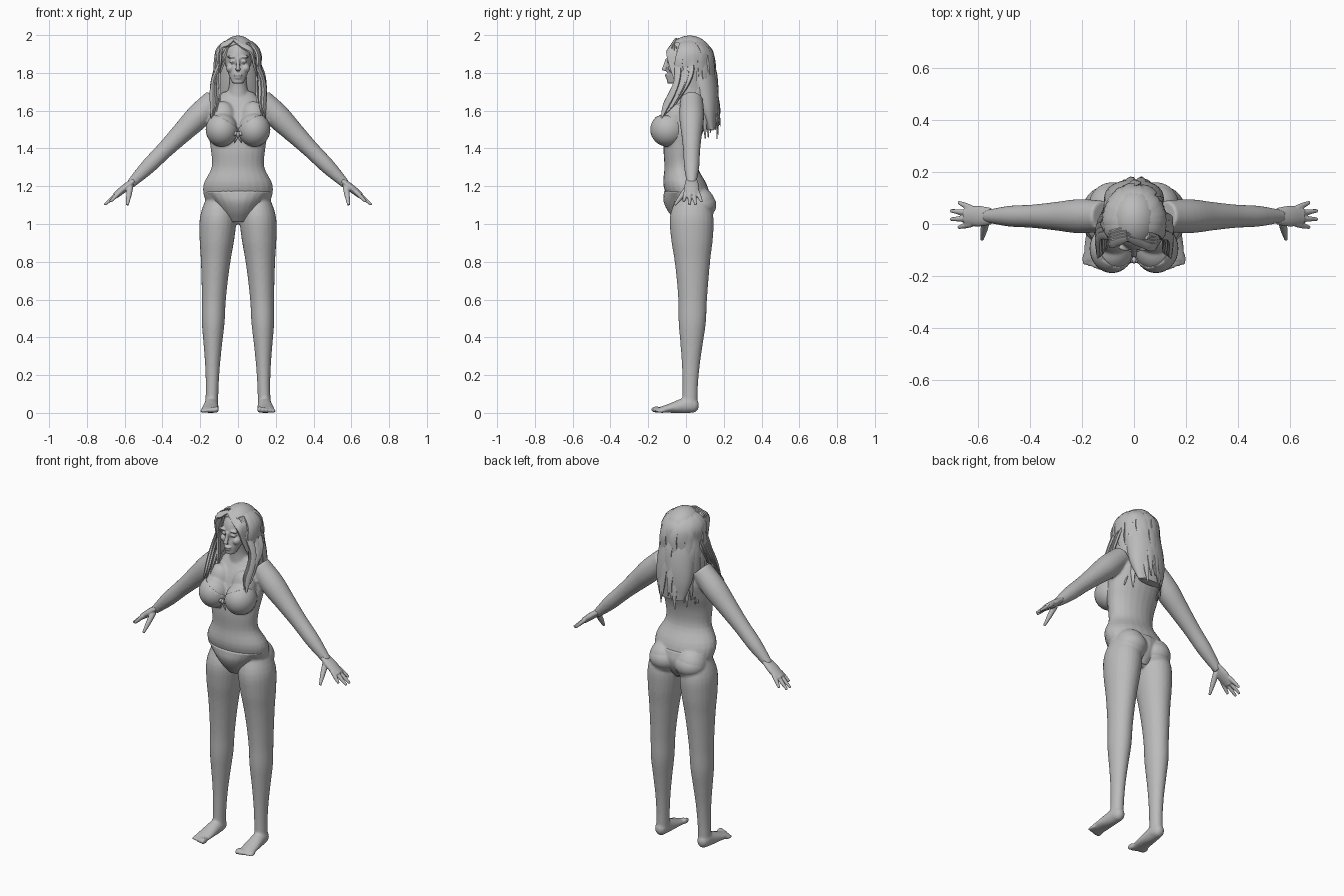
import bpy, bmesh, math, random
from mathutils import Vector, Matrix

random.seed(4)
cube = bpy.data.objects.get("Cube")
if cube:
    bpy.data.objects.remove(cube, do_unlink=True)

grey = bpy.data.materials.new("plain grey")
grey.use_nodes = True
colour = (0.5, 0.5, 0.5, 1)
grey.diffuse_color = colour
for node in grey.node_tree.nodes:
    if node.type == 'BSDF_PRINCIPLED':
        node.inputs["Base Color"].default_value = colour

X, Y, Z = Vector((1, 0, 0)), Vector((0, 1, 0)), Vector((0, 0, 1))


def smooth_path(points, steps):
    """Catmull-Rom samples through points of any size."""
    p = [Vector(q) for q in points]
    p = [p[0] * 2 - p[1]] + p + [p[-1] * 2 - p[-2]]
    samples = []
    for a, b, c, d in zip(p, p[1:], p[2:], p[3:]):
        for k in range(steps):
            t = k / steps
            samples.append(b + ((c - a) + ((a * 2 - b * 5 + c * 4 - d)
                                           + (b * 3 - a - c * 3 + d) * t) * t) * (t / 2))
    return samples + [p[-2]]


def loft(bm, points, side=Y, axis=None, sides=24, steps=4):
    """Closed tube through (x, y, z, thickness radius, radius along side)."""
    path = smooth_path(points, steps)
    centres = [Vector(q[:3]) for q in path]
    last = len(path) - 1
    rings = []
    for i, q in enumerate(path):
        along = axis or (centres[min(i + 1, last)] - centres[max(i - 1, 0)]).normalized()
        across = (side - along * side.dot(along)).normalized()
        up = across.cross(along)
        thick, wide = max(q[3], 0.002), max(q[4], 0.002)
        rings.append([])
        for k in range(sides):
            w = math.tau * k / sides
            rings[-1].append(bm.verts.new(centres[i] + up * (thick * math.cos(w))
                                          + across * (wide * math.sin(w))))
    for lower, upper in zip(rings, rings[1:]):
        for k in range(sides):
            nxt = (k + 1) % sides
            bm.faces.new((lower[k], lower[nxt], upper[nxt], upper[k]))
    bm.faces.new(rings[0])
    bm.faces.new(rings[-1])


def limb(bm, start, end, radii, ratio=1, end_ratio=None, bend=(0, 0, 0), **options):
    """Tube with evenly spaced radii; the middle is pushed out by bend."""
    start, end, bend = Vector(start), Vector(end), Vector(bend)
    grow = 0 if end_ratio is None else end_ratio - ratio
    points = []
    for k, r in enumerate(radii):
        t = k / (len(radii) - 1)
        centre = start.lerp(end, t) + bend * math.sin(math.pi * t) ** 2
        points.append((*centre, r, r * (ratio + grow * t * t)))
    loft(bm, points, **options)


def ball(bm, location, radii):
    bmesh.ops.create_uvsphere(bm, u_segments=32, v_segments=16, radius=1,
                              matrix=Matrix.LocRotScale(Vector(location), None, Vector(radii)))


def cut(bm, point, normal):
    """Remove everything on the outer side of a plane."""
    bmesh.ops.bisect_plane(bm, geom=bm.verts[:] + bm.edges[:] + bm.faces[:],
                           plane_co=point, plane_no=normal, clear_outer=True)


def finish(name, bm, voxel=0, rounds=0, shell=0):
    bmesh.ops.recalc_face_normals(bm, faces=bm.faces[:])
    mesh = bpy.data.meshes.new(name)
    bm.to_mesh(mesh)
    bm.free()
    mesh.materials.append(grey)
    for face in mesh.polygons:
        face.use_smooth = True
    mesh.set_sharp_from_angle(angle=math.radians(45))
    thing = bpy.data.objects.new(name, mesh)
    bpy.context.scene.collection.objects.link(thing)
    if voxel:
        fuse = thing.modifiers.new("fuse", 'REMESH')
        fuse.mode = 'VOXEL'
        fuse.voxel_size = voxel
        fuse.use_smooth_shade = True
        soften = thing.modifiers.new("soften", 'SMOOTH')
        soften.factor = 0.5
        soften.iterations = rounds
    if shell:
        thing.modifiers.new("shell", 'SOLIDIFY').thickness = shell


# Body: torso, neck, bust, seat, legs, feet and arms fused together
bm = bmesh.new()
limb(bm, (0, .04, 1), (0, .03, 1.7), (.06, .16, .185, .14, .145, .16, .155, .08),
     ratio=.63, bend=(0, -.065, 0), axis=Z)
limb(bm, (0, .025, 1.66), (0, -.01, 1.8), (.065, .048, .045), axis=Z)
for s in (1, -1):
    ball(bm, (s * .085, -.095, 1.5), (.083, .09, .088))
    ball(bm, (s * .08, -.055, 1.56), (.07, .06, .09))
    ball(bm, (s * .085, .07, 1.1), (.09, .086, .095))
    limb(bm, (s * .1, .03, 1.16), (s * .14, .02, .02),
         (.06, .095, .093, .08, .07, .063, .06, .049, .039, .034, .034),
         ratio=1.2, bend=(s * .008, .01, 0), axis=-Z)
    # foot and toes
    ball(bm, (s * .14, .033, .04), (.034, .036, .04))
    limb(bm, (s * .14, .03, .045), (s * .15, -.14, .015), (.045, .038, .025, .015),
         ratio=.8, end_ratio=3, side=X)
    for k in range(5):
        r = .018 - .002 * k
        ball(bm, (s * (.113 + .019 * k), -.158 + .006 * k, r), (.011, .028, r))
    limb(bm, (s * .12, .03, 1.66), (s * .57, .03, 1.21), (.06, .066, .055, .045, .04, .024))
finish("body", bm, voxel=.007, rounds=5)

# Hands with spread fingers and thumb
for s, name in ((1, "left_hand"), (-1, "right_hand")):
    bm = bmesh.new()
    limb(bm, (s * .55, .03, 1.23), (s * .65, .03, 1.15), (.016, .02, .017), ratio=2)
    for k in range(4):
        a = k - 1.5
        limb(bm, (s * .625, .03 + .02 * a, 1.17),
             (s * (.71 - .015 * a * a), .035 + .032 * a, 1.1 + .008 * a * a),
             (.012, .011, .007), sides=12)
    limb(bm, (s * .57, .015, 1.2), (s * .586, -.06, 1.1), (.017, .014, .007), sides=12)
    finish(name, bm, voxel=.004, rounds=2)

# Head with facial features
bm = bmesh.new()
ball(bm, (0, 0, 1.88), (.073, .1, .1))
limb(bm, (0, -.07, 1.745), (0, -.02, 1.86), (.03, .054, .068), axis=Z)
limb(bm, (0, -.1, 1.875), (0, -.117, 1.812), (.008, .01, .014), side=X)
ball(bm, (0, -.1, 1.788), (.024, .012, .007))
ball(bm, (0, -.096, 1.775), (.02, .013, .008))
for s in (1, -1):
    ball(bm, (s * .03, -.088, 1.86), (.016, .012, .009))
    ball(bm, (s * .033, -.09, 1.885), (.027, .014, .007))
    ball(bm, (s * .04, -.065, 1.825), (.024, .03, .025))
finish("head", bm, voxel=.005, rounds=2)

# Bikini top: cups cut along a slanting neckline, with a front knot
for s, name in ((1, "left_cup"), (-1, "right_cup")):
    bm = bmesh.new()
    ball(bm, (s * .085, -.095, 1.5), (.086, .094, .091))
    cut(bm, (s * .085, -.095, 1.545), (-s * .5, .25, .85))
    finish(name, bm, shell=.004)
bm = bmesh.new()
ball(bm, (0, -.14, 1.475), (.012, .012, .014))
for s in (1, -1):
    ball(bm, (s * .02, -.143, 1.48), (.018, .009, .013))
    limb(bm, (0, -.143, 1.47), (s * .02, -.145, 1.43), (.004, .005, .003), sides=8)
finish("top_knot", bm)

# Bikini bottom
bm = bmesh.new()
limb(bm, (0, .02, 1.01), (0, .005, 1.175), (.06, .1, .14, .19),
     ratio=1.15, end_ratio=.64, axis=Z)
for s in (1, -1):
    ball(bm, (s * .083, .07, 1.1), (.092, .091, .075))
finish("bikini_bottom", bm, voxel=.006, rounds=2)

# Hair: scalp cap open at the face, and the mass hanging behind
bm = bmesh.new()
ball(bm, (0, .02, 1.88), (.1, .12, .118))
cut(bm, (0, -.065, 1.945), (0, -.8, -.6))
finish("hair_cap", bm, shell=.012)
bm = bmesh.new()
limb(bm, (0, .05, 1.9), (0, .135, 1.5), (.09, .108, .115, .11, .08),
     ratio=.8, end_ratio=.3, axis=Z)
finish("hair_back", bm)

# Long wavy locks around the sides and back
bm = bmesh.new()
for degrees in range(-110, 111, 10):
    angle = math.radians(degrees)
    drop = random.uniform(.45, .53)
    points = []
    for k in range(8):
        t = (k / 7) ** 1.5
        dome = math.sqrt(math.sin(math.pi / 2 * min(1, t * 5)))
        wave = random.uniform(-.008, .008) if k > 2 else 0
        turn = angle + wave * 10
        width = .003 + .022 * (1 - t ** 4)
        points.append(((.115 * dome + wave) * math.sin(turn),
                       .015 + ((.115 + .05 * t) * dome + wave) * math.cos(turn),
                       1.98 - t * drop, width * .45, width))
    loft(bm, points, side=Vector((math.cos(angle), -math.sin(angle), 0)), sides=6, steps=3)
finish("back_locks", bm)

# Front locks falling over the shoulders onto the chest
bm = bmesh.new()
for s in (1, -1):
    for k in range(8):
        shift = .01 * k
        sway = random.uniform(-.015, .015)
        limb(bm, (s * .05, shift - .045, 1.96),
             (s * (.13 + sway), shift - .13, 1.56 + shift),
             [.008] + [random.uniform(.006, .011) for ring in range(5)] + [.002],
             ratio=2, bend=(s * (.03 + sway / 2), .04, 0),
             side=(X + Y * s * 2).normalized(), sides=6)
finish("front_locks", bm)

# Fringe swept from an off-centre parting
bm = bmesh.new()
for k in range(4):
    back = .012 * k
    part = (-.025, back - .055, 1.978)
    for tip, bend in (((.105, back - .06, 1.77), (.03, -.03, .04)),
                      ((-.1, back - .055, 1.8), (-.025, -.02, .045))):
        limb(bm, part, tip, (.006, .01, .01, .009, .003), ratio=2, bend=bend,
             side=(Y + Z).normalized(), sides=6)
finish("fringe", bm)
